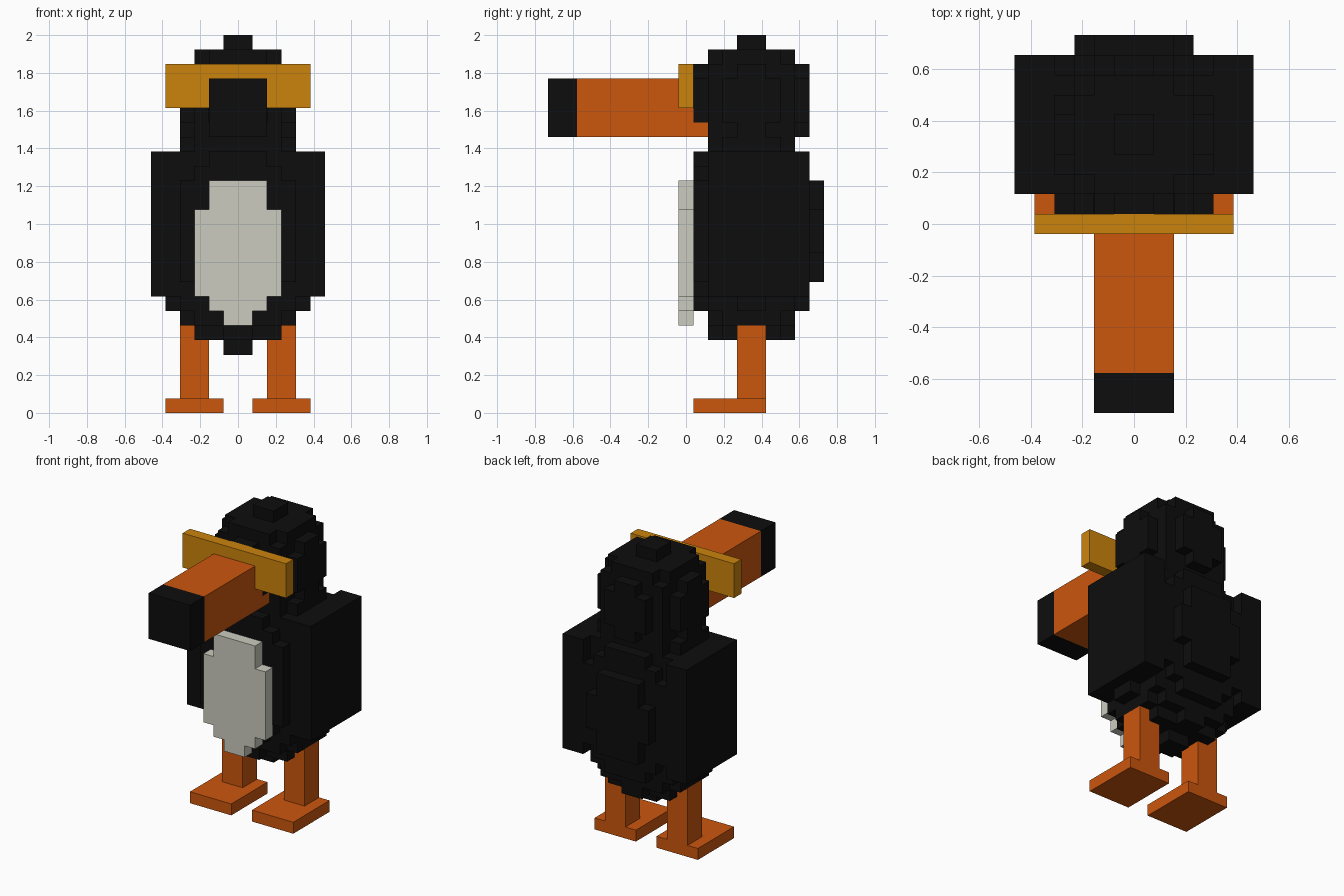
import bpy, bmesh
from mathutils import Vector

if "Cube" in bpy.data.objects:
    bpy.data.objects.remove(bpy.data.objects["Cube"])

U = 2 / 26  # edge of one block; all sizes below are counted in blocks


def material(name, rgb):
    m = bpy.data.materials.new(name)
    m.diffuse_color = (*rgb, 1)
    m.use_nodes = True
    m.node_tree.nodes["Principled BSDF"].inputs["Base Color"].default_value = m.diffuse_color
    return m


BLACK = material("black", (0.004, 0.004, 0.004))
ORANGE = material("orange", (0.6, 0.093, 0.004))
YELLOW = material("amber", (0.6, 0.23, 0.004))
WHITE = material("off white", (0.6, 0.6, 0.53))


def finish(name, bm, mat):
    bmesh.ops.recalc_face_normals(bm, faces=bm.faces)
    me = bpy.data.meshes.new(name)
    bm.to_mesh(me)
    bm.free()
    me.materials.append(mat)
    ob = bpy.data.objects.new(name, me)
    bpy.context.collection.objects.link(ob)
    return ob


def box(name, mat, x, y, z):
    """Box from (min, max) pairs along each axis."""
    bm = bmesh.new()
    bmesh.ops.create_cube(bm, size=1)
    for v in bm.verts:
        v.co = Vector([(r[0] if c < 0 else r[1]) * U for c, r in zip(v.co, (x, y, z))])
    return finish(name, bm, mat)


def blocks(name, mat, cells):
    """Outer skin of a set of unit cells, given by their centres."""
    bm = bmesh.new()
    verts = {}

    def vert(p):
        if p not in verts:
            verts[p] = bm.verts.new(Vector(p) * U)
        return verts[p]

    for c in cells:
        for axis in range(3):
            for side in (-1, 1):
                n = list(c)
                n[axis] += side
                if tuple(n) in cells:
                    continue
                corners = []
                for a, b in ((-.5, -.5), (.5, -.5), (.5, .5), (-.5, .5)):
                    p = list(c)
                    p[axis] += side * .5
                    p[(axis + 1) % 3] += a
                    p[(axis + 2) % 3] += b
                    corners.append(vert(tuple(p)))
                if side < 0:
                    corners.reverse()
                bm.faces.new(corners)
    me = bpy.data.meshes.new(name)
    bm.to_mesh(me)
    bm.free()
    me.materials.append(mat)
    ob = bpy.data.objects.new(name, me)
    bpy.context.collection.objects.link(ob)
    return ob


def ellipsoid(yc, zc, radii, limit):
    """Cells inside an ellipsoid centred on x = 0."""
    return {(i + .5, yc + j + .5, zc + k)
            for i in range(-8, 8) for j in range(-8, 8) for k in range(-10, 11)
            if ((i + .5) / radii[0]) ** 2 + ((j + .5) / radii[1]) ** 2
            + (k / radii[2]) ** 2 < limit}


# body: flat at the front, where the belly patch sits
body = {c for c in ellipsoid(4.5, 12.5, (6, 5.2, 8.5), .955) if c[1] > .5}
blocks("body", BLACK, body)

# round head
blocks("head", BLACK, ellipsoid(4.5, 21.5, (1, 1, 1), 18))

# pale belly patch, one layer thick
belly = {(i + .5, 0, k + .5)
         for z0, z1, half in ((6, 7, 1), (7, 8, 2), (8, 14, 3), (14, 16, 2))
         for k in range(z0, z1) for i in range(-half, half)}
blocks("belly", WHITE, belly)

# beak, tip, cheek blocks at its root, and the brow plate
box("beak", ORANGE, (-2, 2), (-7.5, 1.5), (19, 23))
box("beak_tip", BLACK, (-2, 2), (-9.5, -7.5), (19, 23))
box("beak_root", BLACK, (-2.03, 2.03), (.5, 1.5), (20, 22))
box("brow_plate", YELLOW, (-5, 5), (-.5, .5), (21, 24))

# wings, legs and feet on both sides
for s, side in ((-1, "left"), (1, "right")):
    def span(a, b):
        return tuple(sorted((s * a, s * b)))
    box(side + "_wing", BLACK, span(4, 6), (1.5, 8.5), (8, 18))
    box(side + "_leg", ORANGE, span(2, 4), (3.5, 5.5), (1, 6))
    box(side + "_foot", ORANGE, span(1, 5), (.5, 5.5), (0, 1))
